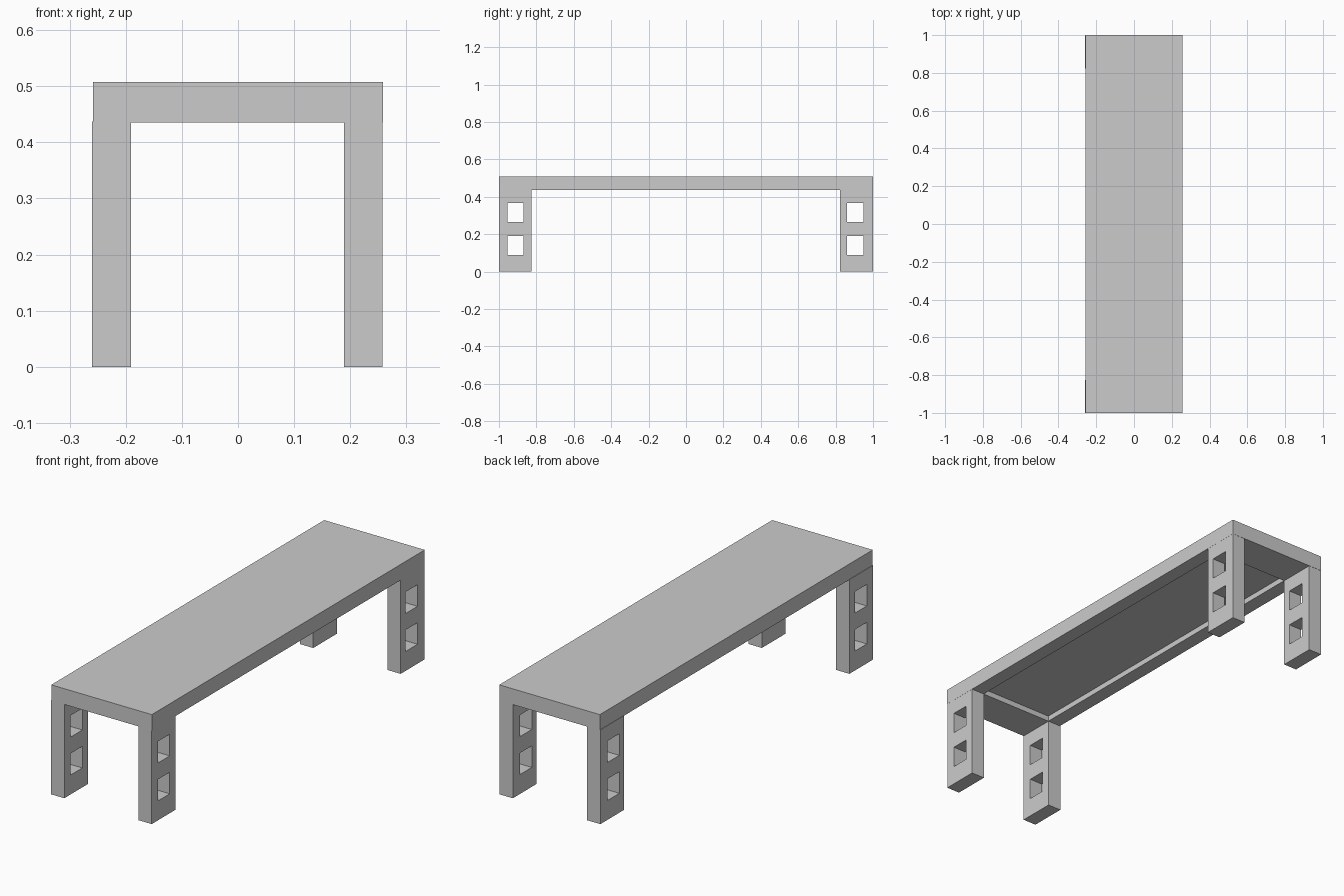
import bpy

if "Cube" in bpy.data.objects:
    bpy.data.objects.remove(bpy.data.objects["Cube"])

def box(name, lo, hi):
    bpy.ops.mesh.primitive_cube_add(size=1, location=[(a + b) / 2 for a, b in zip(lo, hi)])
    ob = bpy.context.object
    ob.name = name
    ob.scale = [b - a for a, b in zip(lo, hi)]
    bpy.ops.object.transform_apply(location=False, rotation=False, scale=True)
    return ob

def cut(target, lo, hi):
    cutter = box("cutter", lo, hi)
    cutter.hide_render = True
    mod = target.modifiers.new("cut", 'BOOLEAN')
    mod.operation = 'DIFFERENCE'
    mod.solver = 'EXACT'
    mod.object = cutter
    bpy.context.view_layer.objects.active = target
    bpy.ops.object.modifier_apply(modifier=mod.name)
    bpy.data.objects.remove(cutter, do_unlink=True)

# Bench top with a shallow recess underneath, leaving a rim as wide as the legs
top = box("bench_top", (-0.258, -1, 0.435), (0.258, 1, 0.508))
cut(top, (-0.19, -0.826, 0.40), (0.19, 0.824, 0.461))

# Four legs, each pierced sideways by two windows
ends = {"front": (-1.0, -0.826, -0.954, -0.868), "back": (0.824, 0.999, 0.86, 0.948)}
sides = {"left": (-0.26, -0.191), "right": (0.189, 0.2575)}
for end, (y0, y1, w0, w1) in ends.items():
    for side, (x0, x1) in sides.items():
        leg = box(f"{end}_{side}_leg", (x0, y0, 0), (x1, y1, 0.437))
        for z0, z1 in ((0.09, 0.19), (0.266, 0.366)):
            cut(leg, (x0 - 0.05, w0, z0), (x1 + 0.05, w1, z1))
